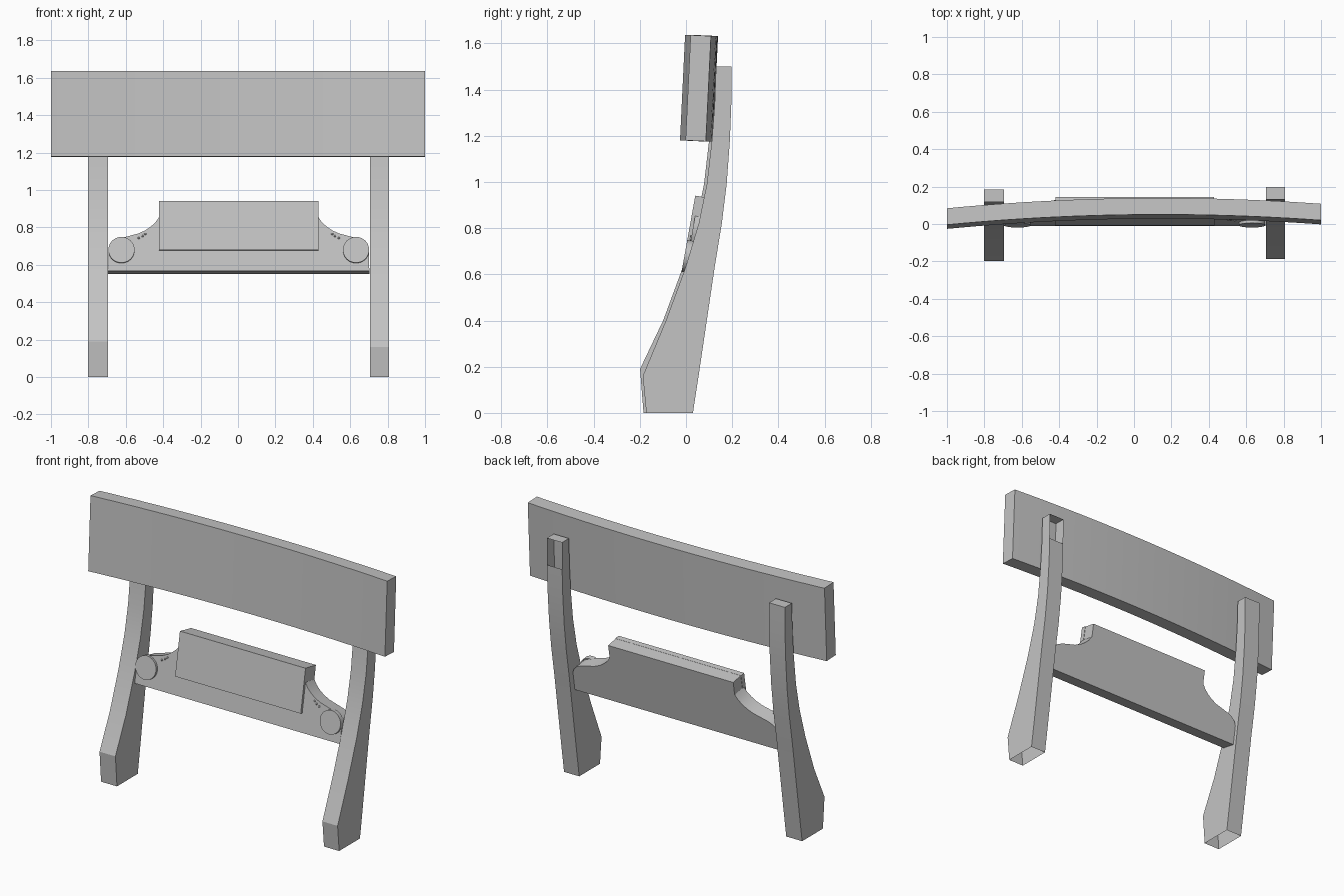
import bpy, bmesh, math
from mathutils import Matrix

cube = bpy.data.objects.get("Cube")
if cube:
    bpy.data.objects.remove(cube, do_unlink=True)

grey = bpy.data.materials.new("plain grey")
grey.use_nodes = True
grey.diffuse_color = (0.55, 0.55, 0.55, 1)
grey.node_tree.nodes["Principled BSDF"].inputs["Base Color"].default_value = (0.55, 0.55, 0.55, 1)


def finish(name, bm, matrix=None):
    """Turn a bmesh into a grey object with sharp edges kept."""
    bmesh.ops.recalc_face_normals(bm, faces=bm.faces)
    if matrix:
        bm.transform(matrix)
    mesh = bpy.data.meshes.new(name)
    bm.to_mesh(mesh)
    bm.free()
    mesh.materials.append(grey)
    ob = bpy.data.objects.new(name, mesh)
    bpy.context.collection.objects.link(ob)
    bpy.ops.object.select_all(action="DESELECT")
    ob.select_set(True)
    bpy.context.view_layer.objects.active = ob
    bpy.ops.object.shade_smooth_by_angle(angle=math.radians(20))
    return ob


def loft(rings, skip=lambda i, side: False, cap_start=True, cap_end=True):
    """Skin four-cornered rings into a bar."""
    bm = bmesh.new()
    vs = [[bm.verts.new(p) for p in ring] for ring in rings]
    for i in range(len(vs) - 1):
        for s in range(4):
            if not skip(i, s):
                t = (s + 1) % 4
                bm.faces.new((vs[i][s], vs[i][t], vs[i + 1][t], vs[i + 1][s]))
    if cap_start:
        bm.faces.new(vs[0])
    if cap_end:
        bm.faces.new(vs[-1])
    return bm


# Curved legs, hollow at the foot; (y, z) points up the front and the back
FRONT = [(-.172, 0), (-.187, .17), (-.087, .4), (-.002, .63), (.055, .82),
         (.09, .99), (.112, 1.18), (.124, 1.335), (.13, 1.5)]
BACK = [(.03, 0), (.056, .17), (.09, .4), (.124, .63), (.155, .82),
        (.176, .99), (.19, 1.18), (.196, 1.335), (.197, 1.5)]


def leg(name, x0, x1, dy, knee, open_back):
    rings = []
    for i, ((fy, fz), (by, bz)) in enumerate(zip(FRONT, BACK)):
        fz = knee if i == 1 else fz
        rings.append([(x0, fy + dy, fz), (x1, fy + dy, fz),
                      (x1, by + dy, bz), (x0, by + dy, bz)])
    top = len(rings) - 2
    bm = loft(rings, lambda i, s: open_back and i == top and s == 2, cap_start=False)
    finish(name, bm)


leg("left_leg", .705, .808, 0, .16, True)
leg("right_leg", -.802, -.694, -.012, .19, False)

# Wide bowed top rail, leaning slightly back
rings = []
for i in range(25):
    x = -1 + i / 12
    y = .05 + .012 * x - .042 * x * x
    rings.append([(x, y - .022, 1.18), (x, y, 1.636),
                  (x, y + .088, 1.632), (x, y + .066, 1.176)])
finish("top_rail", loft(rings))

# Lower back panel: its parts share one tilted frame, origin at the top front edge
tilt = Matrix.Translation((0.004, .04, .94)) @ Matrix.Rotation(-math.atan(.18), 4, "X")


def slab(name, outline, y0, y1):
    """Extrude an (x, z) outline from y0 to y1 in the tilted frame."""
    bm = bmesh.new()
    face = bm.faces.new([bm.verts.new((x, y0, z)) for x, z in outline])
    new = bmesh.ops.extrude_face_region(bm, geom=[face])["geom"]
    verts = [v for v in new if isinstance(v, bmesh.types.BMVert)]
    bmesh.ops.translate(bm, verts=verts, vec=(0, y1 - y0, 0))
    return finish(name, bm, tilt)


# Scooped shoulder, from the raised centre out to the end
half = [(.425, 0), (.425, -.083), (.445, -.112), (.47, -.135), (.5, -.156), (.54, -.174),
        (.59, -.187), (.635, -.199), (.665, -.213), (.686, -.232), (.696, -.258), (.698, -.376)]
slab("lower_panel", half + [(-x, z) for x, z in reversed(half)], .015, .105)

# Raised plate on the panel
slab("raised_plate", [(-.427, -.264), (.427, -.264), (.427, .001), (-.427, .001)], 0, .03)

for side, label in ((1, "left"), (-1, "right")):
    # Round boss at the end of each shoulder
    circle = [(side * .627 + .07 * math.cos(a), -.264 + .07 * math.sin(a))
              for a in (k * math.tau / 40 for k in range(40))]
    slab(label + "_round_boss", circle, 0, .03)

    # Tiny carved beads below the scoop
    bm = bmesh.new()
    for x, z in ((.5, -.175), (.515, -.187), (.535, -.198)):
        bmesh.ops.create_uvsphere(bm, u_segments=8, v_segments=6, radius=.006,
                                  matrix=Matrix.Translation((side * x, .015, z)))
    finish(label + "_carved_beads", bm, tilt)
